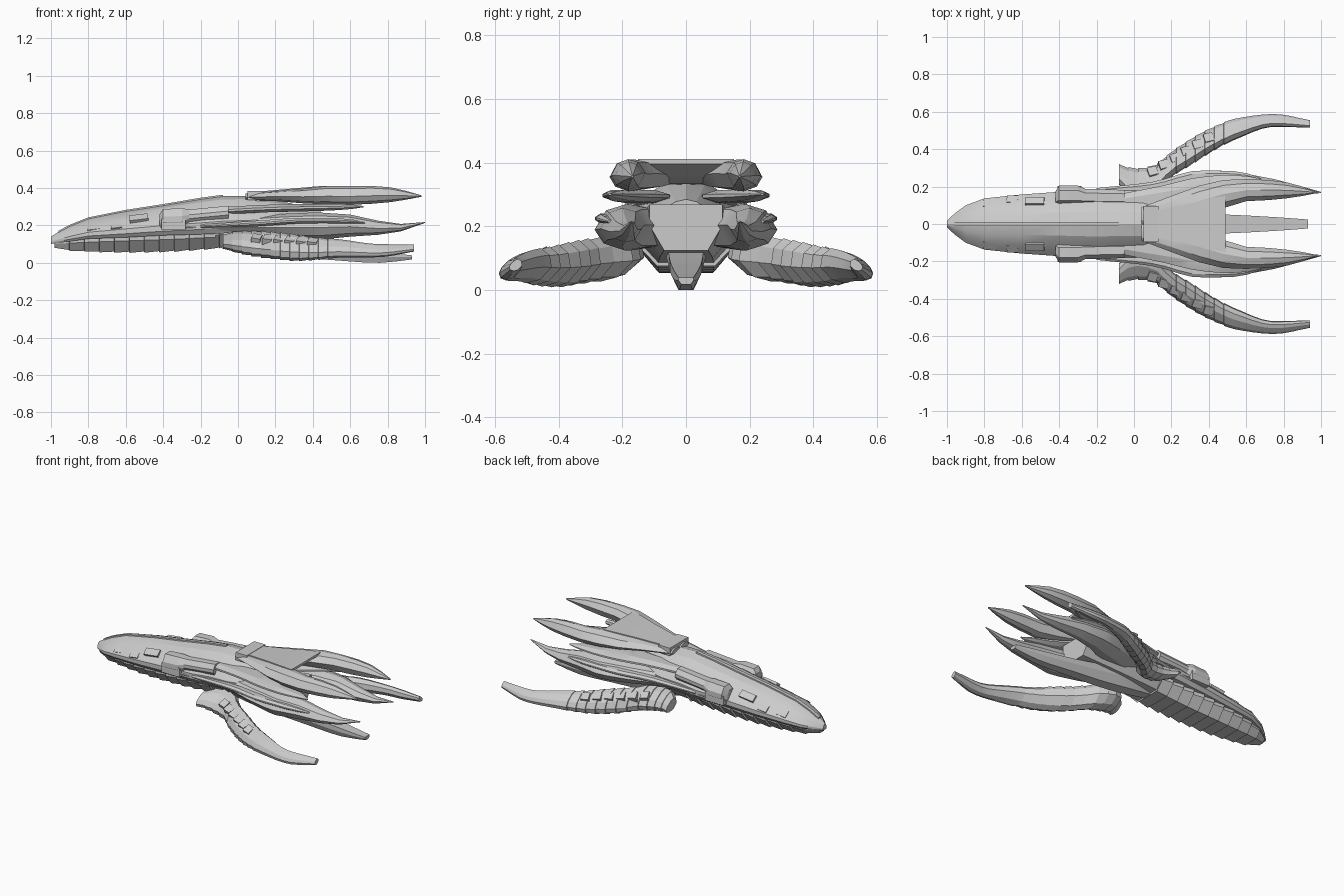
import bpy, bmesh, math
from mathutils import Matrix, Euler

OCT = [(1, .25), (.5, 1), (-.5, 1), (-1, .25), (-1, -.3), (-.5, -1), (.5, -1), (1, -.3)]
KEEL = [(1, 1), (-1, 1), (-1, .1), (-.6, -1), (.6, -1), (1, .1)]
BLADE = [(1, -.1), (.62, .75), (0, 1), (-.6, .8), (-1, .1), (-.6, -.8), (0, -1), (.7, -.7)]
ARM = [(1, -.35), (.75, .2), (.1, .8), (-.45, 1), (-.9, .6), (-1, -.1), (-.4, -.8), (.3, -1), (.85, -.8)]
HULL = [(0, 1), (.36, .88), (.72, .56), (1, .12), (1, -.12), (.9, -.3),
        (-.9, -.3), (-1, -.12), (-1, .12), (-.72, .56), (-.36, .88)]
BOX = [(1, 1), (-1, 1), (-1, -1), (1, -1)]


def sample(keys, x):
    """Monotone smooth interpolation of (x, y0, y1, z0, z1) keys."""
    n = len(keys)
    i = max(j for j in range(n - 1) if keys[j][0] <= x + 1e-9)
    h = keys[i + 1][0] - keys[i][0]
    t = min(1, (x - keys[i][0]) / h)
    out = []
    for c in range(1, 5):
        s = [(keys[j + 1][c] - keys[j][c]) / (keys[j + 1][0] - keys[j][0]) for j in range(n - 1)]

        def tan(j):
            if j == 0 or j == n - 1:
                return s[min(j, n - 2)]
            a, b = s[j - 1], s[j]
            return 2 * a * b / (a + b) if a * b > 0 else 0
        a, b = keys[i][c], keys[i + 1][c]
        out.append((2*t**3 - 3*t*t + 1) * a + (t**3 - 2*t*t + t) * h * tan(i)
                   + (3*t*t - 2*t**3) * b + (t**3 - t*t) * h * tan(i + 1))
    return out


def finish(name, bm, mirror):
    bmesh.ops.recalc_face_normals(bm, faces=bm.faces)
    me = bpy.data.meshes.new(name)
    bm.to_mesh(me)
    bm.free()
    ob = bpy.data.objects.new(name, me)
    bpy.context.collection.objects.link(ob)
    if mirror:
        m = ob.modifiers.new("mirror", 'MIRROR')
        m.use_axis = (False, True, False)
        m.use_mirror_merge = False
    bpy.context.view_layer.objects.active = ob
    bpy.ops.object.select_all(action='DESELECT')
    ob.select_set(True)
    bpy.ops.object.shade_smooth_by_angle(angle=math.radians(18))
    return ob


def loft(name, keys, section, steps=0, saw=0, saw_end=9, mirror=False):
    """Skin a section along x; saw makes overlapping plate steps."""
    xa, xb = keys[0][0], keys[-1][0]
    stations = []
    if steps:
        d = (xb - xa) / steps
        for i in range(steps):
            x = xa + i * d
            stations.append((x, 1))
            if saw and x < saw_end:
                stations.append((x + d * .97, 1 - saw))
        stations.append((xb, 1))
    else:
        stations = [(k[0], 1) for k in keys]
    bm = bmesh.new()
    rings = []
    for x, f in stations:
        y0, y1, z0, z1 = sample(keys, x)
        cy, cz, w, h = (y0 + y1) / 2, (z0 + z1) / 2, (y1 - y0) / 2 * f, (z1 - z0) / 2 * f
        rings.append([bm.verts.new((x, cy + w * u, cz + h * v)) for u, v in section])
    n = len(section)
    for a, b in zip(rings, rings[1:]):
        for i in range(n):
            bm.faces.new((a[i], a[(i + 1) % n], b[(i + 1) % n], b[i]))
    bm.faces.new(rings[0])
    bm.faces.new(rings[-1])
    return finish(name, bm, mirror)


def sym(rows):
    return [(x, -w, w, a, b) for x, w, a, b in rows]


def box(name, loc, size, rot=(0, 0, 0), mirror=True):
    bm = bmesh.new()
    bmesh.ops.create_cube(bm, size=1, matrix=Matrix.LocRotScale(loc, Euler(rot), size))
    return finish(name, bm, mirror)


# Main hull: faceted upper shell, widest at its mid edge
hull = [(-1, .018, .08, .14), (-.96, .055, .075, .165), (-.9, .1, .07, .197), (-.8, .137, .07, .237),
        (-.6, .158, .06, .277), (-.4, .172, .06, .308), (-.2, .186, .05, .342), (-.08, .178, .05, .358),
        (.05, .18, .06, .358), (.2, .15, .1, .335), (.44, .09, .16, .285)]
loft("upper_hull", sym(hull), HULL)

# Belly: overlapping armour plates, then the smooth stern underside
loft("belly_plates", sym([(-.98, .03, .08, .12), (-.9, .085, .064, .14), (-.6, .135, .053, .17),
     (-.4, .145, .056, .18), (-.1, .15, .075, .19)]), KEEL, 11, .11)
loft("stern_underside", sym([(-.12, .145, .085, .2), (.1, .14, .1, .22), (.25, .13, .112, .25),
     (.45, .115, .125, .268)]), KEEL)

# Spine ridge along the deck
loft("spine", sym([(x, .011, z - .03, z + .006) for x, w, a, z in hull[1:8]]), BOX)

# Shoulder blocks on the hull sides
loft("shoulder", [(-.42, .1, .175, .18, .26), (-.4, .1, .205, .18, .287), (-.3, .1, .205, .18, .292),
     (-.26, .1, .188, .21, .285), (-.05, .1, .182, .23, .305)], OCT, mirror=True)
box("side_block", (-.345, .165, .205), (.13, .075, .06))

# Deck hatches and side panels
for i, (x, y, z, sx) in enumerate([(-.77, .108, .186, .07), (-.53, .122, .238, .1), (-.65, .13, .195, .06)]):
    box(f"hatch_{i}", (x, y, z), (sx, .045, .018), (math.radians(-38), -.12, 0))

# Upper fork: two prongs joined by a thin deck whose underside sweeps up aft
loft("upper_fork", [(.04, .0, .09, .335, .37), (.2, .01, .15, .33, .384), (.35, .04, .205, .318, .396),
     (.478, .085, .235, .312, .41), (.6, .122, .24, .31, .41), (.72, .128, .235, .316, .411),
     (.82, .138, .222, .325, .403), (.9, .15, .2, .338, .384), (.98, .166, .172, .353, .361)],
     BLADE, mirror=True)
loft("fork_deck", sym([(.1, .07, .33, .38), (.3, .11, .335, .398), (.42, .14, .365, .409),
     (.49, .15, .396, .411)]), BOX)
box("fork_collar", (.09, 0, .36), (.08, .19, .05), mirror=False)

# Thin fins and middle fork
loft("thin_fin", [(-.05, .05, .165, .26, .3), (.15, .06, .205, .27, .31), (.35, .05, .25, .275, .315),
     (.5, .14, .262, .28, .315), (.6, .19, .256, .287, .312), (.67, .235, .243, .297, .304)],
     OCT, 14, mirror=True)
loft("middle_fork", [(-.28, .09, .185, .165, .22), (-.05, .02, .185, .15, .235), (.1, -.05, .205, .14, .25),
     (.25, .02, .25, .13, .262), (.38, .06, .28, .125, .268), (.45, .1, .287, .125, .268),
     (.6, .13, .268, .14, .258), (.75, .14, .24, .15, .225), (.87, .152, .208, .168, .208),
     (1, .166, .172, .213, .218)], BLADE, mirror=True)
# Raised rail along each middle prong
loft("prong_rail", [(-.2, .15, .192, .185, .205), (.1, .17, .225, .195, .225), (.35, .22, .286, .21, .24),
     (.55, .225, .282, .21, .238), (.68, .225, .245, .21, .22)], OCT, 12, mirror=True)

# Swept side arms with jagged armour toward the root
loft("side_arm", [(-.08, .21, .32, .075, .15), (0, .13, .3, .05, .172), (.1, .15, .312, .03, .172),
     (.2, .25, .388, .018, .165), (.3, .31, .455, .008, .155), (.4, .375, .51, .012, .14),
     (.55, .455, .565, .028, .125), (.75, .52, .588, .03, .1), (.94, .515, .555, .06, .098)],
     ARM, 20, .08, .45, mirror=True)
# Angled barbs along the arm's outer shoulder
for i in range(6):
    box(f"arm_barb_{i}", (.1 + i * .06, .275 + i * .036, .125 - i * .004), (.05, .05, .04), (-.5, .15, .25))

# Central tail below the stern
loft("tail", sym([(-.1, .05, .08, .14), (.1, .062, .05, .15), (.3, .056, .028, .125), (.5, .05, .015, .09),
     (.75, .037, 0, .06), (.93, .024, .018, .04)]), KEEL, 12)
